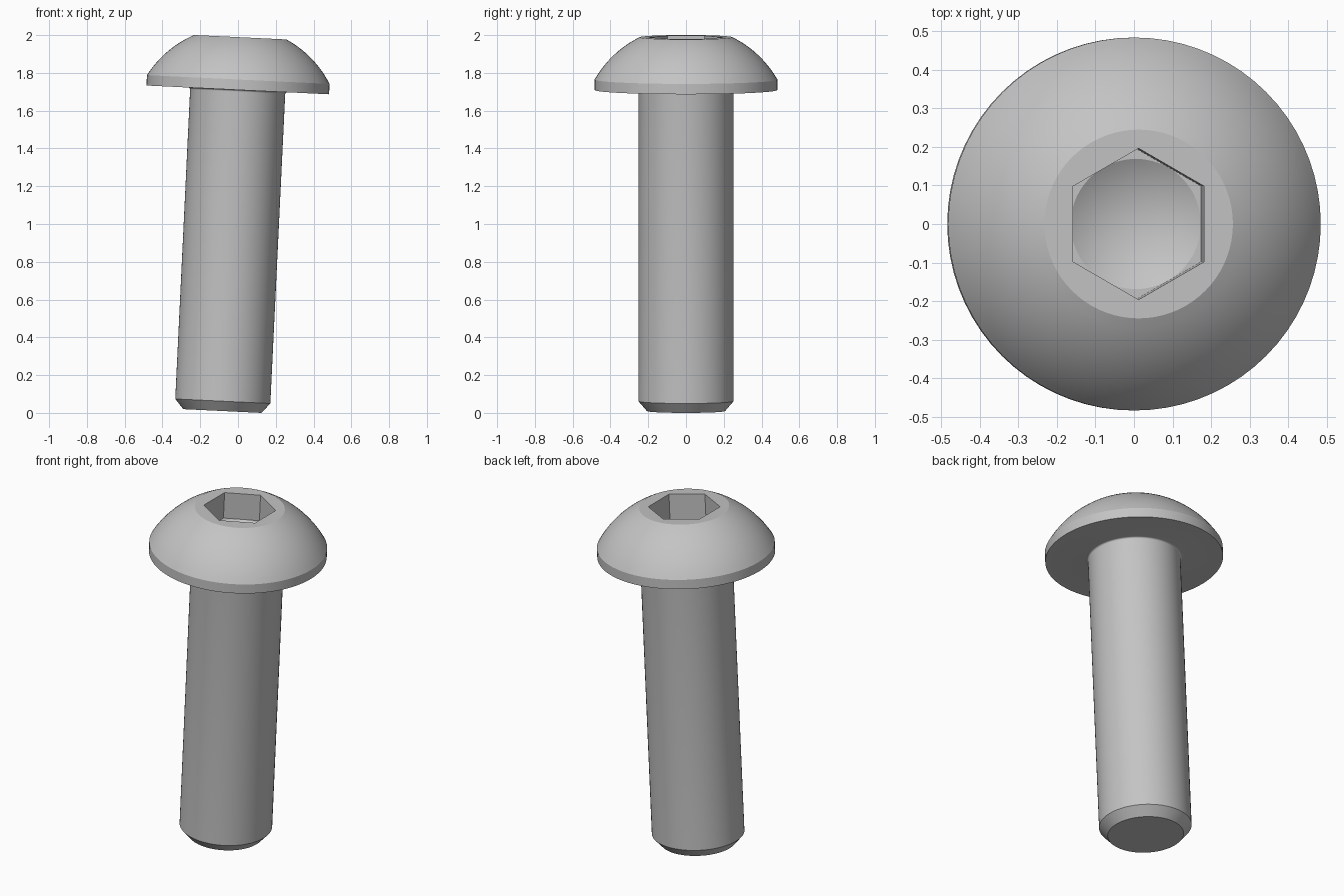
import bpy, bmesh, math
from mathutils import Matrix

if "Cube" in bpy.data.objects:
    bpy.data.objects.remove(bpy.data.objects["Cube"])

SEG = 72                       # multiple of 12 so the hex corners land on segments
TILT = math.radians(2.75)      # whole screw leans towards +x
SHANK_R, HEAD_R, TIP_R = 0.252, 0.484, 0.207
NECK, TOP = 1.702, 1.981       # axial height of head underside and head top
RIM, TOP_R = NECK + 0.055, 0.245
HEX_A, HEX_DEPTH, CONE_DEPTH = 0.17, 0.155, 0.098


def circle(r):
    return lambda a: r


def hexagon(apothem):
    # flats face +x / -x, corners face +y / -y
    step = math.pi / 3
    return lambda a: apothem / math.cos((a + step / 2) % step - step / 2)


# Shank: chamfered tip, straight body, small fillet under the head
rings = [(circle(TIP_R), 0), (circle(SHANK_R), 0.052)]
F = 0.01
for i in range(7):
    t = math.pi / 2 * i / 6
    rings.append((circle(SHANK_R + F * (1 - math.cos(t))), NECK - F + F * math.sin(t)))

# Head: flange edge, spherical dome, flat top
rings.append((circle(HEAD_R), NECK))
c = (TOP_R**2 + TOP**2 - HEAD_R**2 - RIM**2) / (2 * (TOP - RIM))
R = math.hypot(HEAD_R, RIM - c)
a0, a1 = math.atan2(RIM - c, HEAD_R), math.atan2(TOP - c, TOP_R)
for i in range(13):
    a = a0 + (a1 - a0) * i / 12
    rings.append((circle(R * math.cos(a)), c + R * math.sin(a)))

# Hex socket: walls, floor corners, drilled cone
floor = TOP - HEX_DEPTH
rings += [(hexagon(HEX_A), TOP), (hexagon(HEX_A), floor), (circle(HEX_A - 0.001), floor)]

bm = bmesh.new()
loops = []
for radius, z in rings:
    loop = []
    for k in range(SEG):
        a = 2 * math.pi * k / SEG
        loop.append(bm.verts.new((radius(a) * math.cos(a), radius(a) * math.sin(a), z)))
    loops.append(loop)
for lo, hi in zip(loops, loops[1:]):
    for k in range(SEG):
        n = (k + 1) % SEG
        bm.faces.new((lo[k], lo[n], hi[n], hi[k]))
bm.faces.new(loops[0][::-1])
apex = bm.verts.new((0, 0, floor - CONE_DEPTH))
for k in range(SEG):
    bm.faces.new((loops[-1][k], loops[-1][(k + 1) % SEG], apex))

# Lean the screw, then stand it on the ground and centre it
bm.transform(Matrix.Rotation(TILT, 4, 'Y'))
xs = [v.co.x for v in bm.verts]
bm.transform(Matrix.Translation((-(min(xs) + max(xs)) / 2, 0, -min(v.co.z for v in bm.verts))))

mesh = bpy.data.meshes.new("socket_screw")
bm.to_mesh(mesh)
bm.free()
screw = bpy.data.objects.new("socket_screw", mesh)
bpy.context.collection.objects.link(screw)

steel = bpy.data.materials.new("steel_grey")
steel.diffuse_color = (0.55, 0.55, 0.55, 1)
steel.use_nodes = True
steel.node_tree.nodes["Principled BSDF"].inputs["Base Color"].default_value = steel.diffuse_color
mesh.materials.append(steel)

bpy.context.view_layer.objects.active = screw
screw.select_set(True)
bpy.ops.object.shade_smooth_by_angle(angle=math.radians(20))
